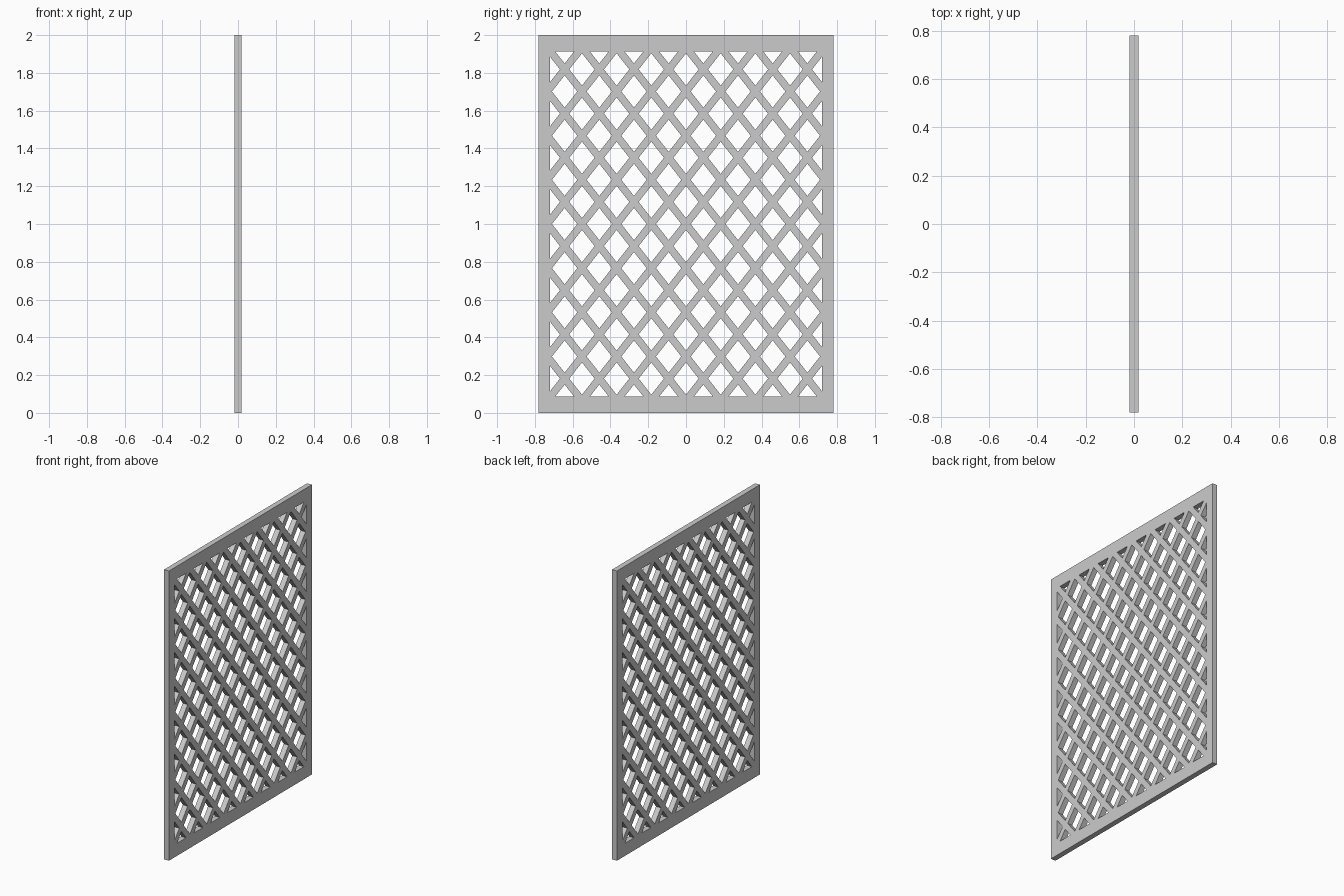
import bpy, bmesh, math
from mathutils import Vector

if "Cube" in bpy.data.objects:
    bpy.data.objects.remove(bpy.data.objects["Cube"])

HALF_W, HEIGHT, DEPTH = 0.78, 2.0, 0.037     # outer panel
IN_Y, IN_Z = 0.72, 0.913                     # half size of the opening
DY, DZ = 0.1836, 0.2338                      # lattice pitch
BAR = 0.039                                  # bar width
MID = HEIGHT / 2
length = math.hypot(DY, DZ)
normals = [Vector((0, DZ * s, DY)) / length for s in (1, -1)]
pitch = DY * DZ / length                     # distance between parallel bars
centre = Vector((0, 0, MID))

bm = bmesh.new()
x = -DEPTH / 2
bm.faces.new([bm.verts.new((x, y, z)) for y, z in
              ((-HALF_W, 0), (HALF_W, 0), (HALF_W, HEIGHT), (-HALF_W, HEIGHT))])


def inside(p):
    return abs(p.y) < IN_Y and abs(p.z - MID) < IN_Z


def cut(co, no, inner_only=False):
    faces = [f for f in bm.faces if not inner_only or inside(f.calc_center_median())]
    geom = set(faces)
    for f in faces:
        geom.update(f.edges)
        geom.update(f.verts)
    bmesh.ops.bisect_plane(bm, geom=list(geom), plane_co=co, plane_no=no, dist=1e-6)


# Frame opening
for s in (1, -1):
    cut((0, s * IN_Y, 0), (0, 1, 0))
    cut((0, 0, MID + s * IN_Z), (0, 0, 1))

# Edges of the diagonal bars
for n in normals:
    for k in range(-9, 10):
        for e in (-BAR / 2, BAR / 2):
            cut(centre + n * (k * pitch + e), n, True)


def is_hole(p):
    if not inside(p):
        return False
    for n in normals:
        d = (p - centre).dot(n)
        if abs(d - round(d / pitch) * pitch) < BAR / 2:
            return False
    return True


# Open the diamonds and give the sheet its thickness
holes = [f for f in bm.faces if is_hole(f.calc_center_median())]
bmesh.ops.delete(bm, geom=holes, context='FACES')
ext = bmesh.ops.extrude_face_region(bm, geom=bm.faces[:], use_keep_orig=True)
bmesh.ops.translate(bm, vec=(DEPTH, 0, 0),
                    verts=[v for v in ext['geom'] if isinstance(v, bmesh.types.BMVert)])
bmesh.ops.recalc_face_normals(bm, faces=bm.faces[:])

mesh = bpy.data.meshes.new("lattice_panel")
bm.to_mesh(mesh)
bm.free()
panel = bpy.data.objects.new("lattice_panel", mesh)
bpy.context.collection.objects.link(panel)
